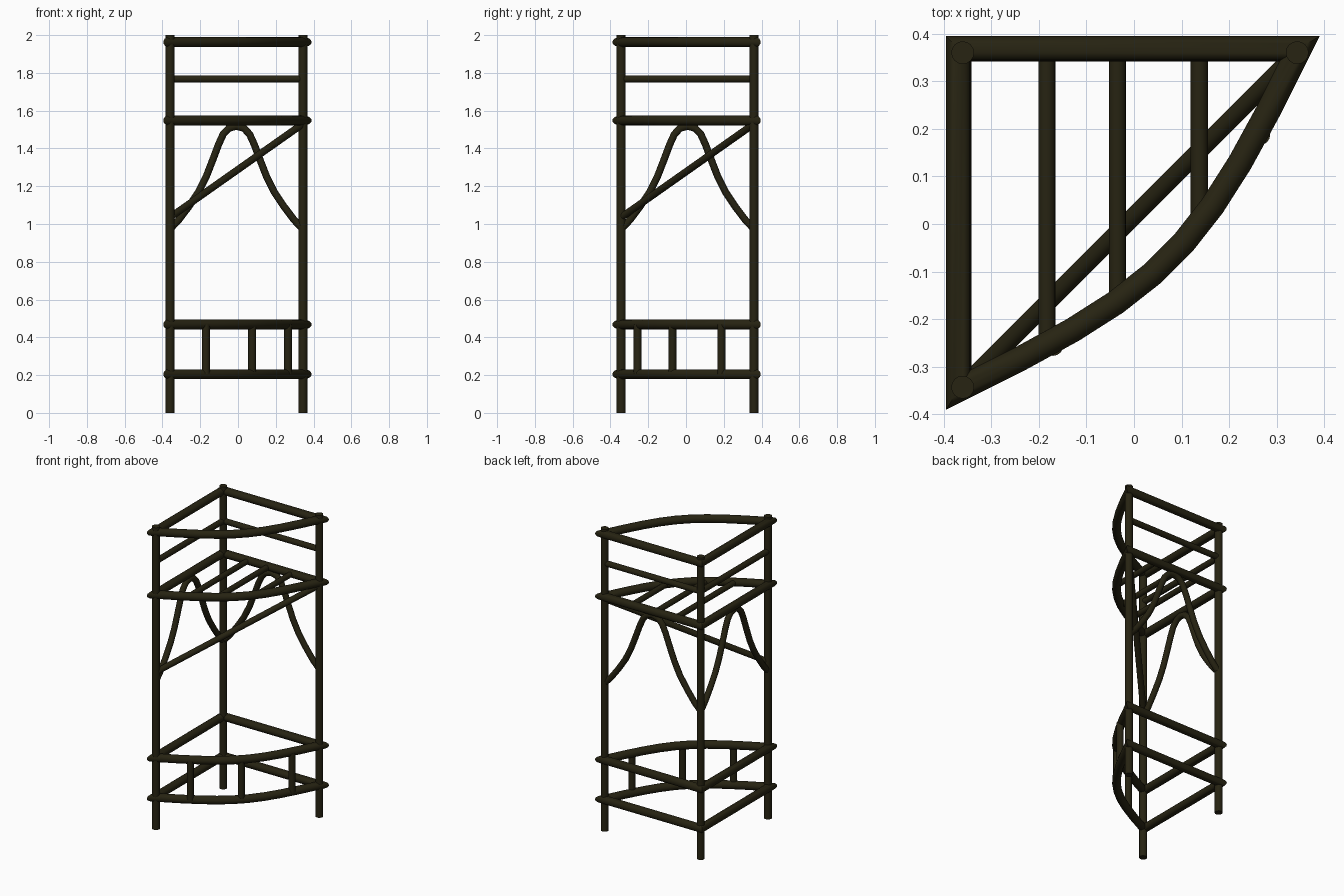
import bpy, bmesh, math
from mathutils import Vector

cube = bpy.data.objects.get("Cube")
if cube:
    bpy.data.objects.remove(cube)

wood = bpy.data.materials.new("dark olive wood")
wood.use_nodes = True
colour = (0.020, 0.017, 0.006, 1)
wood.diffuse_color = colour
bsdf = wood.node_tree.nodes["Principled BSDF"]
bsdf.inputs["Base Color"].default_value = colour
bsdf.inputs["Roughness"].default_value = 0.8
parts = []


def tube(name, path, radius, normal, closed=False, sides=16):
    """Round tube along a planar path with mitred corners."""
    path = [Vector(p) for p in path]
    normal = Vector(normal).normalized()
    count = len(path)
    bm = bmesh.new()
    rings = []
    for i, p in enumerate(path):
        before = path[i - 1] if closed or i else None
        after = path[(i + 1) % count] if closed or i < count - 1 else None
        d_in = (p - before).normalized() if before else (after - p).normalized()
        d_out = (after - p).normalized() if after else d_in
        side = normal.cross(d_in + d_out).normalized()
        stretch = 1 / side.dot(normal.cross(d_in))
        ring = []
        for k in range(sides):
            a = 2 * math.pi * k / sides
            offset = side * math.cos(a) * stretch + normal * math.sin(a)
            ring.append(bm.verts.new(p + offset * radius))
        rings.append(ring)
    for i in range(count if closed else count - 1):
        a, b = rings[i], rings[(i + 1) % count]
        for k in range(sides):
            n = (k + 1) % sides
            bm.faces.new((a[k], a[n], b[n], b[k]))
    if not closed:
        bm.faces.new(rings[0])
        bm.faces.new(rings[-1])
    bmesh.ops.recalc_face_normals(bm, faces=bm.faces)
    mesh = bpy.data.meshes.new(name)
    bm.to_mesh(mesh)
    bm.free()
    mesh.materials.append(wood)
    obj = bpy.data.objects.new(name, mesh)
    bpy.context.collection.objects.link(obj)
    parts.append(obj)


def bezier(a, b, c, d, steps):
    pts = []
    for i in range(steps + 1):
        t = i / steps
        u = 1 - t
        pts.append(Vector(a) * u**3 + Vector(b) * 3 * u * u * t
                   + Vector(c) * 3 * u * t * t + Vector(d) * t**3)
    return pts


UP, X, Y = (0, 0, 1), (1, 0, 0), (0, 1, 0)
LOW, HIGH = -0.36, 0.343      # post positions along x
THIN = 0.019

# Three upright posts
for name, x, y in (("corner_post", LOW, -LOW), ("left_post", HIGH, -LOW),
                   ("front_post", LOW, -HIGH)):
    tube(name, [(x, y, 0), (x, y, 2)], 0.024, X)

# Four bow-fronted quarter frames
edge, tip = 0.369, 0.348
bow = bezier((tip, edge, 0), (0.138, -0.063, 0), (0.063, -0.138, 0),
             (-edge, -tip, 0), 9)
for name, z in (("base_frame", 0.205), ("lower_frame", 0.468),
                ("shelf_frame", 1.548), ("top_frame", 1.963)):
    outline = [Vector((-edge, edge, 0))] + bow
    tube(name, [p + Vector((0, 0, z)) for p in outline], 0.026, UP, True)

# Thin rails on the two straight sides
tube("back_rail", [(LOW, -LOW, 1.768), (HIGH, -LOW, 1.768)], THIN, UP)
tube("side_rail", [(LOW, -LOW, 1.768), (LOW, -HIGH, 1.768)], THIN, UP)

# Shelf bars running from the back to the bow
for x, y in ((-0.183, -0.262), (-0.035, -0.163), (0.137, 0.0)):
    tube("shelf_bar", [(x, -LOW, 1.548), (x, y, 1.548)], 0.018, UP)

# Short uprights between the two lower frames
for x, y in ((-0.17, -0.256), (0.075, -0.072), (0.265, 0.187)):
    tube("bow_upright", [(x, y, 0.205), (x, y, 0.468)], 0.021, X)

# Diagonal brace between the outer posts
tube("diagonal_brace", [(LOW, -HIGH, 1.035), (HIGH, -LOW, 1.53)],
     THIN, (1, -1, 0))

# Bent arches under the shelf on the straight sides
half = [(0.345, 0.98), (0.305, 1.022), (0.25, 1.095), (0.20, 1.17),
        (0.16, 1.25), (0.125, 1.34), (0.095, 1.42), (0.07, 1.475),
        (0.04, 1.507), (0, 1.518)]
profile = [(-s, z) for s, z in half] + half[-2::-1]
mid = (LOW + HIGH) / 2
tube("back_arch", [(mid + s, -LOW, z) for s, z in profile], THIN, Y)
tube("side_arch", [(LOW, s - mid, z) for s, z in profile], THIN, X)

# Smooth round sides, keep mitres and end caps crisp
for obj in bpy.context.selected_objects:
    obj.select_set(False)
for obj in parts:
    obj.select_set(True)
bpy.context.view_layer.objects.active = parts[0]
bpy.ops.object.shade_smooth_by_angle(angle=math.radians(35))
